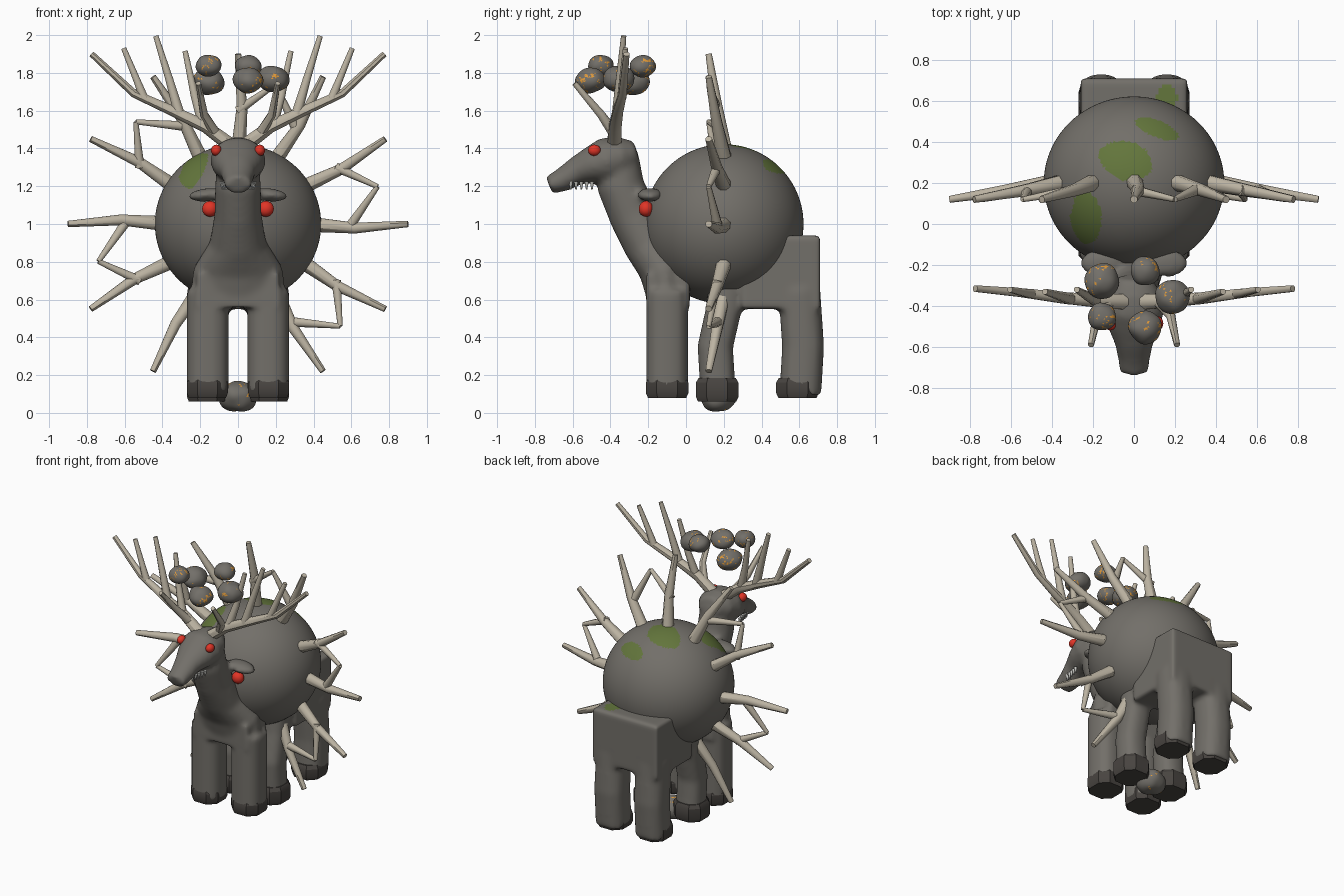
import bpy, bmesh, math, random
from mathutils import Vector, Matrix, noise

if "Cube" in bpy.data.objects:
    bpy.data.objects.remove(bpy.data.objects["Cube"])

random.seed(4)

def material(name, rgb):
    m = bpy.data.materials.new(name)
    m.diffuse_color = (*rgb, 1)
    m.use_nodes = True
    m.node_tree.nodes["Principled BSDF"].inputs["Base Color"].default_value = m.diffuse_color
    return m

HIDE = material("grey_hide", (0.17, 0.16, 0.142))
BONE = material("bone", (0.50, 0.45, 0.36))
HOOF = material("dark_hoof", (0.065, 0.058, 0.052))
RED = material("red_eye", (0.75, 0.035, 0.02))
MOSS = material("moss_green", (0.125, 0.18, 0.045))
GLOW = material("orange_speckle", (0.75, 0.32, 0.04))
TOOTH = material("pale_tooth", (0.55, 0.55, 0.52))

def make(name, bm, mats, angle=45):
    bmesh.ops.recalc_face_normals(bm, faces=bm.faces)
    me = bpy.data.meshes.new(name)
    bm.to_mesh(me)
    bm.free()
    for m in mats:
        me.materials.append(m)
    ob = bpy.data.objects.new(name, me)
    bpy.context.collection.objects.link(ob)
    smooth(ob, angle)
    return ob

def smooth(ob, angle):
    bpy.ops.object.select_all(action='DESELECT')
    ob.select_set(True)
    bpy.context.view_layer.objects.active = ob
    bpy.ops.object.shade_smooth_by_angle(angle=math.radians(angle))

def loft(bm, pts, radii, ref=(1, 0, 0), sides=8, power=1.0):
    """Closed tube along pts; radii are (across, other) pairs."""
    pts = [Vector(p) for p in pts]
    rings = []
    for i, p in enumerate(pts):
        t = (pts[min(i + 1, len(pts) - 1)] - pts[max(i - 1, 0)]).normalized()
        v = t.cross(Vector(ref)).normalized()
        u = v.cross(t)
        ring = []
        for k in range(sides):
            a = math.tau * (k + 0.5) / sides
            c, s = math.cos(a), math.sin(a)
            c = math.copysign(abs(c) ** power, c)
            s = math.copysign(abs(s) ** power, s)
            ring.append(bm.verts.new(p + u * c * radii[i][0] + v * s * radii[i][1]))
        rings.append(ring)
    for r0, r1 in zip(rings, rings[1:]):
        for k in range(sides):
            bm.faces.new((r0[k], r0[(k + 1) % sides], r1[(k + 1) % sides], r1[k]))
    bm.faces.new(rings[0])
    bm.faces.new(rings[-1])

def horn(bm, pts, r0, r1):
    n = len(pts) - 1
    radii = [(r0 + (r1 - r0) * i / n,) * 2 for i in range(n + 1)]
    loft(bm, pts, radii, ref=(0, 1, 0))

def ball(bm, loc, size, sub=3, rot=0):
    m = Matrix.Translation(loc) @ Matrix.Rotation(rot, 4, 'Y') @ Matrix.Diagonal((*size, 1))
    return bmesh.ops.create_icosphere(bm, subdivisions=sub, radius=1, matrix=m)

def box(bm, lo, hi):
    lo, hi = Vector(lo), Vector(hi)
    m = Matrix.Translation((lo + hi) / 2) @ Matrix.Diagonal((*(hi - lo), 1))
    bmesh.ops.create_cube(bm, size=1, matrix=m)

# round body with moss patches: (x, y, half width, half depth, turn)
PATCHES = [(-0.04, 0.31, 0.135, 0.1, -0.35), (0.11, 0.465, 0.11, 0.04, -0.4),
           (-0.235, 0.03, 0.075, 0.125, 0.15)]
bm = bmesh.new()
ball(bm, (0, 0.2, 1.0), (0.44, 0.422, 0.422), 6)
for f in bm.faces:
    c = f.calc_center_median()
    for x, y, w, d, turn in PATCHES:
        dx, dy = c.x - x, c.y - y
        a = dx * math.cos(turn) + dy * math.sin(turn)
        b = dy * math.cos(turn) - dx * math.sin(turn)
        wobble = 0.3 * noise.noise(c * 9)
        if c.z > 1 and (a / w) ** 2 + (b / d) ** 2 < 1 + wobble:
            f.material_index = 1
make("round_body", bm, [HIDE, MOSS])

# head, neck, chest, haunches and six legs fused into one hide
bm = bmesh.new()
loft(bm, [(0, -0.26, 1.38), (0, -0.33, 1.36), (0, -0.42, 1.335), (0, -0.50, 1.31),
          (0, -0.58, 1.28), (0, -0.65, 1.235), (0, -0.725, 1.205)],
     [(0.08, 0.06), (0.13, 0.105), (0.148, 0.125), (0.13, 0.10),
      (0.095, 0.075), (0.08, 0.065), (0.07, 0.048)], sides=20)
loft(bm, [(0, -0.36, 1.36), (0, -0.345, 1.2), (0, -0.28, 1.05), (0, -0.2, 0.9),
          (0, -0.12, 0.76), (0, -0.1, 0.62)],
     [(0.11, 0.11), (0.122, 0.125), (0.125, 0.13), (0.15, 0.135), (0.24, 0.13), (0.25, 0.11)],
     sides=20)
box(bm, (-0.22, -0.21, 0.56), (0.22, 0.02, 0.74))
box(bm, (-0.26, 0.3, 0.55), (0.26, 0.71, 0.94))
LEGS = {"front": [(-0.10, 0.1), (-0.10, 0.35), (-0.10, 0.65)],
        "middle": [(0.17, 0.1), (0.155, 0.35), (0.2, 0.55), (0.22, 0.75)],
        "rear": [(0.605, 0.1), (0.62, 0.35), (0.6, 0.65)]}
for s in (-1, 1):
    for row, path in LEGS.items():
        r = 0.095 if row == "middle" else 0.112
        loft(bm, [(s * 0.16, y, z) for y, z in path], [(r, r)] * len(path),
             sides=16, power=0.8)
    # brow ridges over the lower eyes
    ball(bm, (s * 0.16, -0.19, 1.155), (0.105, 0.07, 0.035), 3, s * 0.1)
raw = make("hide_base", bm, [HIDE])
mod = raw.modifiers.new("fuse", 'REMESH')
mod.mode, mod.voxel_size = 'VOXEL', 0.016
mod = raw.modifiers.new("soften", 'SMOOTH')
mod.factor, mod.iterations = 0.5, 7
deps = bpy.context.evaluated_depsgraph_get()
me = bpy.data.meshes.new_from_object(raw.evaluated_get(deps))
bpy.data.objects.remove(raw)
me.materials.clear()
me.materials.append(HIDE)
me.materials.append(MOSS)
for f in me.polygons:
    c = f.center
    near = math.hypot((c.x - 0.16) / 0.05, (c.y - 0.62) / 0.06) < 1
    f.material_index = 1 if near and c.z > 0.86 else 0
hide = bpy.data.objects.new("legs_neck_and_head", me)
bpy.context.collection.objects.link(hide)
smooth(hide, 60)

# hooves
for row, y, low in (("front", -0.1, 0.08), ("middle", 0.165, 0.06), ("rear", 0.59, 0.08)):
    for s, side in ((-1, "left"), (1, "right")):
        bm = bmesh.new()
        x = s * 0.162
        loft(bm, [(x, y, low), (x, y, low + 0.025), (x, y, 0.16), (x, y, 0.185)],
             [(0.105, 0.108), (0.115, 0.12), (0.115, 0.12), (0.1, 0.105)], sides=8, power=0.8)
        make(f"{row}_hoof_{side}", bm, [HOOF], 30)

# eyes on the head and on the round body
bm = bmesh.new()
for s in (-1, 1):
    ball(bm, (s * 0.115, -0.485, 1.39), (0.028, 0.034, 0.03))
    ball(bm, (s * 0.148, -0.212, 1.08), (0.042, 0.038, 0.042))
make("eyes", bm, [RED])

# teeth
bm = bmesh.new()
for s in (-1, 1):
    for i in range(5):
        y = -0.61 + 0.028 * i
        horn(bm, [(s * (0.062 + 0.006 * i), y, 1.225), (s * (0.06 + 0.006 * i), y, 1.183)],
             0.012, 0.004)
make("teeth", bm, [TOOTH])

# head antlers: beam with tines
for s, side in ((-1, "left"), (1, "right")):
    bm = bmesh.new()
    def tine(pts, r0, r1=0.015):
        horn(bm, [(s * x, y, z) for x, y, z in pts], r0, r1)
    tine([(0.03, -0.38, 1.41), (0.17, -0.375, 1.515), (0.35, -0.36, 1.6),
          (0.55, -0.335, 1.69), (0.775, -0.315, 1.9)], 0.042, 0.017)
    tine([(0.5, -0.34, 1.67), (0.535, -0.335, 1.76), (0.605, -0.32, 1.93)], 0.026)
    tine([(0.31, -0.365, 1.58), (0.365, -0.35, 1.77), (0.435, -0.33, 1.995)], 0.03)
    tine([(0.18, -0.375, 1.51), (0.23, -0.35, 1.68), (0.28, -0.32, 1.915)], 0.03)
    tine([(0.12, -0.38, 1.48), (0.18, -0.45, 1.58), (0.21, -0.59, 1.745)], 0.03)
    make(f"antler_{side}", bm, [BONE])

# ring of spikes round the body, neighbours joined by a shared side branch
def ring_point(deg, r, y):
    a = math.radians(deg)
    return Vector((r * math.cos(a), y, 1.0 + r * math.sin(a)))

def spike(bm, deg):
    horn(bm, [ring_point(deg, 0.36, 0.21), ring_point(deg - 2, 0.62, 0.165),
              ring_point(deg, 0.9, 0.12)], 0.044, 0.018)

for first in (0, 60, 120, 180, 300):
    bm = bmesh.new()
    tip = ring_point(first + 15, 0.765, 0.12)
    for deg in (first, first + 30):
        spike(bm, deg)
        horn(bm, [ring_point(deg, 0.6, 0.165), tip], 0.027, 0.014)
    make(f"body_spikes_{first}", bm, [BONE])
bm = bmesh.new()
spike(bm, 240)
make("body_spike_low", bm, [BONE])

# speckled stones above the head and one under the belly
STONES = [(-0.155, -0.28, 1.755, 0.085), (0.055, -0.228, 1.835, 0.07),
          (0.188, -0.355, 1.768, 0.083), (-0.155, -0.45, 1.838, 0.068),
          (0.055, -0.505, 1.76, 0.08), (0, 0.17, 0.085, 0.098)]
for i, (x, y, z, r) in enumerate(STONES):
    bm = bmesh.new()
    ball(bm, (0, 0, 0), (r, r, r * 0.84), 4)
    shift = Vector((i * 3.1, 0, 0))
    for v in bm.verts:
        v.co *= 1 + 0.12 * noise.noise(v.co * 14 + shift)
    for f in bm.faces:
        c = f.calc_center_median()
        if abs(noise.noise(c * 30 + shift)) < 0.06 and noise.noise(c * 16 - shift) > 0.12:
            f.material_index = 1
    bmesh.ops.translate(bm, verts=bm.verts, vec=(x, y, z))
    make(f"stone_{i + 1}", bm, [HIDE, GLOW])
